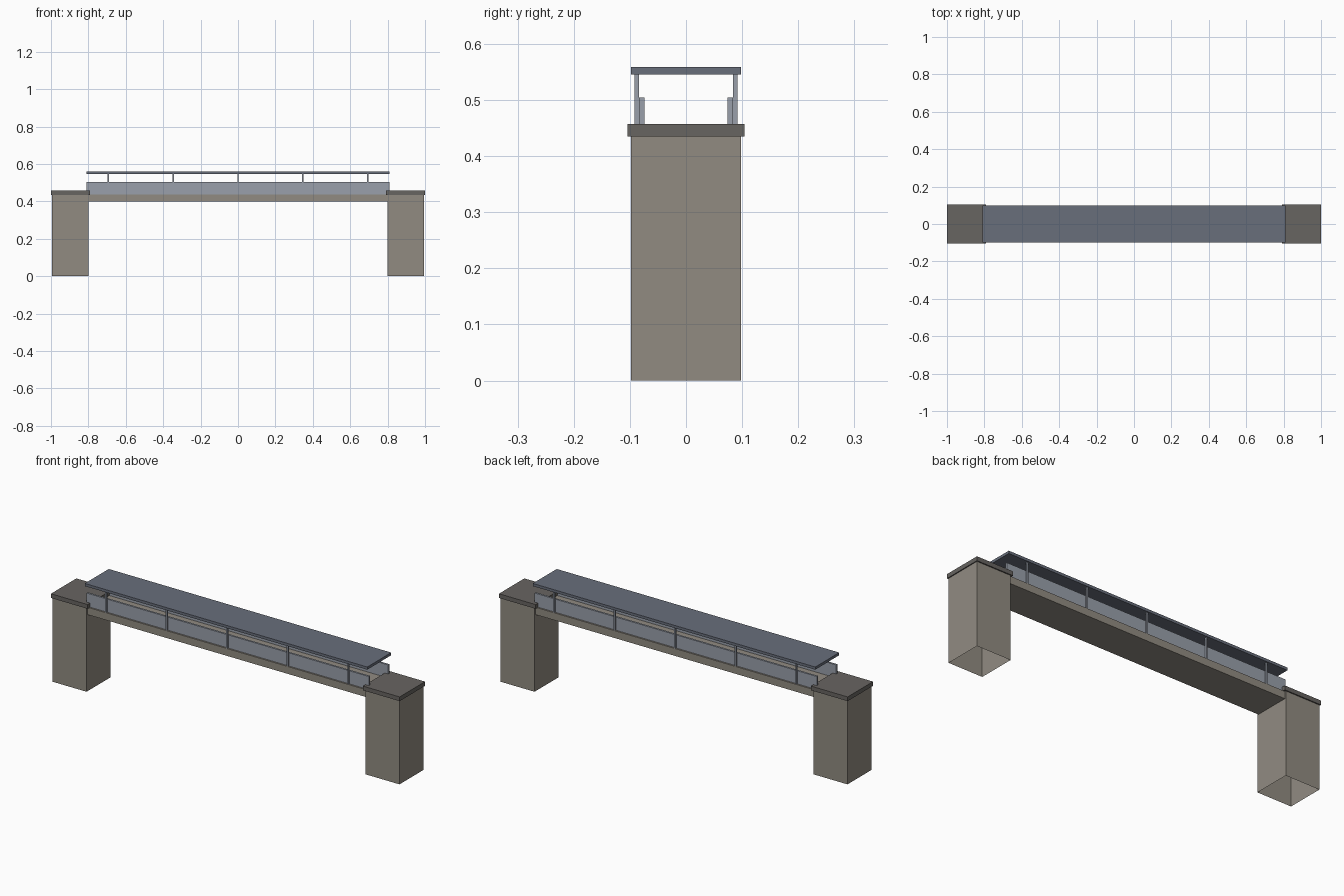
import bpy, bmesh

if "Cube" in bpy.data.objects:
    bpy.data.objects.remove(bpy.data.objects["Cube"])


def material(name, rgb):
    m = bpy.data.materials.new(name)
    m.diffuse_color = (*rgb, 1)
    m.use_nodes = True
    m.node_tree.nodes["Principled BSDF"].inputs["Base Color"].default_value = m.diffuse_color
    return m


STONE = material("stone", (0.285, 0.26, 0.222))
CAP = material("dark_stone", (0.137, 0.128, 0.12))
METAL = material("metal", (0.32, 0.35, 0.405))
ROOF = material("roof_metal", (0.139, 0.157, 0.198))


def box(name, x, y, z, mat, open_bottom=False):
    """Box from (min, max) ranges on each axis."""
    bm = bmesh.new()
    bmesh.ops.create_cube(bm, size=1)
    for v in bm.verts:
        v.co = [r[0] if c < 0 else r[1] for c, r in zip(v.co, (x, y, z))]
    if open_bottom:
        bm.normal_update()
        low = [f for f in bm.faces if f.normal.z < -0.5]
        bmesh.ops.delete(bm, geom=low, context='FACES_ONLY')
    mesh = bpy.data.meshes.new(name)
    bm.to_mesh(mesh)
    bm.free()
    mesh.materials.append(mat)
    ob = bpy.data.objects.new(name, mesh)
    bpy.context.collection.objects.link(ob)
    return ob


def span(a, b, s):
    return tuple(sorted((a * s, b * s)))


# End piers (hollow underneath) with overhanging caps
for s, side in ((-1, "left"), (1, "right")):
    box(f"{side}_pier", span(0.80, 0.995, s), (-0.098, 0.098), (0, 0.436), STONE, True)
    box(f"{side}_pier_cap", span(0.79, 1.0, s), (-0.104, 0.104), (0.435, 0.457), CAP)

# Deck and roof slab
box("deck", (-0.81, 0.81), (-0.092, 0.092), (0.398, 0.436), STONE)
box("roof", (-0.81, 0.81), (-0.098, 0.098), (0.545, 0.559), ROOF)

# Side walls with roof posts standing on the deck edge outside them
for s, side in ((-1, "front"), (1, "back")):
    box(f"{side}_wall", (-0.81, 0.81), span(0.074, 0.084, s), (0.436, 0.504), METAL)
    for i in range(-2, 3):
        x = i * 0.3475
        box(f"{side}_post_{i + 3}", (x - 0.004, x + 0.004),
            span(0.084, 0.0915, s), (0.436, 0.545), METAL)
